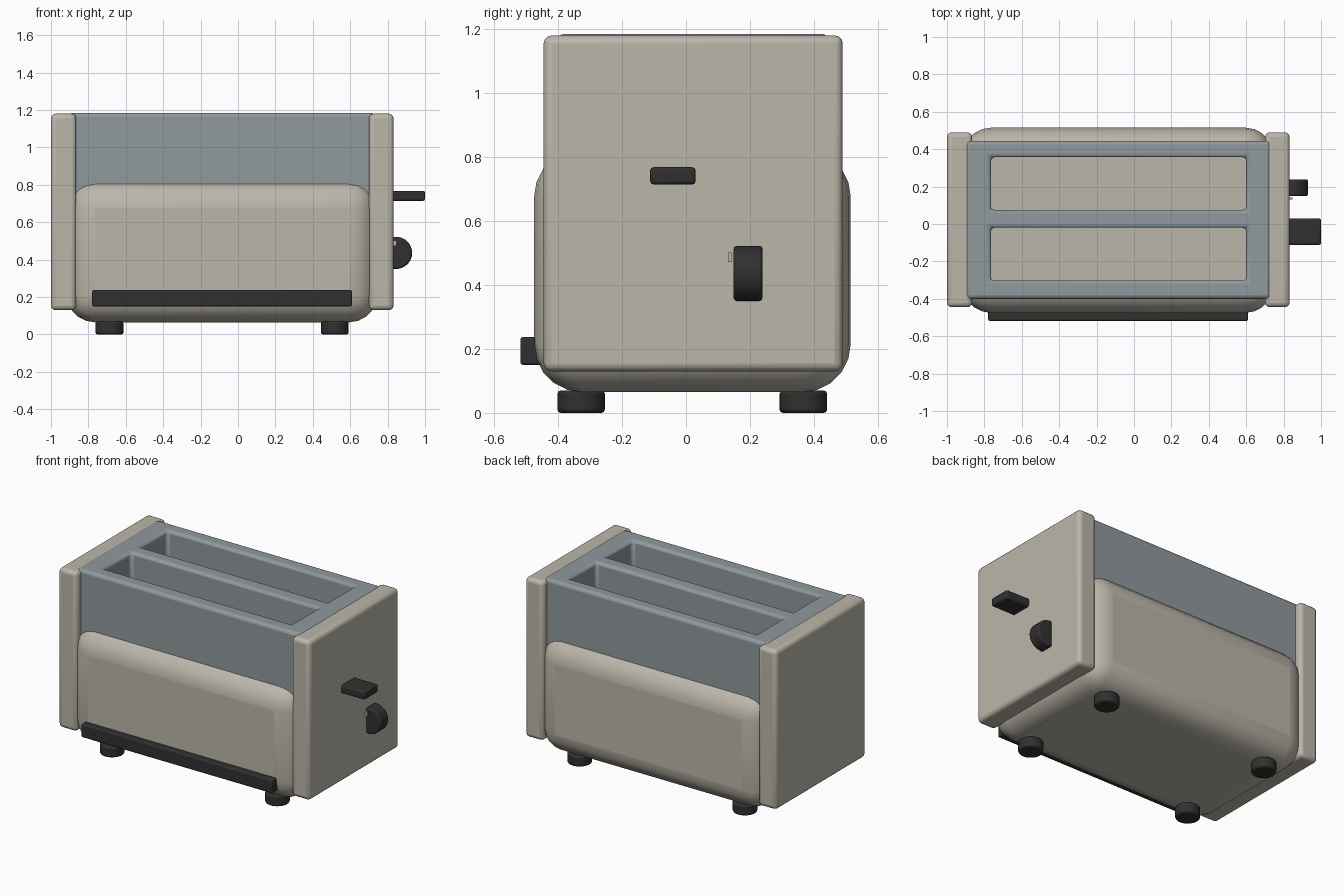
import bpy, bmesh, math
from mathutils import Matrix

if "Cube" in bpy.data.objects:
    bpy.data.objects.remove(bpy.data.objects["Cube"])


def material(name, rgb):
    m = bpy.data.materials.new(name)
    m.diffuse_color = (*rgb, 1)
    m.use_nodes = True
    m.node_tree.nodes["Principled BSDF"].inputs["Base Color"].default_value = m.diffuse_color
    return m


BEIGE = material("warm beige", (0.50, 0.47, 0.40))
STEEL = material("blue grey", (0.28, 0.32, 0.34))
BLACK = material("soft black", (0.03, 0.03, 0.03))


def finish(name, bm, mat, bevel, segments):
    bmesh.ops.recalc_face_normals(bm, faces=bm.faces)
    me = bpy.data.meshes.new(name)
    bm.to_mesh(me)
    bm.free()
    me.materials.append(mat)
    ob = bpy.data.objects.new(name, me)
    bpy.context.collection.objects.link(ob)
    if bevel:
        mod = ob.modifiers.new("bevel", 'BEVEL')
        mod.width, mod.segments = bevel, segments
        mod.limit_method, mod.angle_limit = 'ANGLE', math.radians(40)
    bpy.ops.object.select_all(action='DESELECT')
    ob.select_set(True)
    bpy.context.view_layer.objects.active = ob
    bpy.ops.object.shade_smooth_by_angle(angle=math.radians(40))
    return ob


def box(name, x, y, z, mat, bevel=0.0, segments=3):
    bm = bmesh.new()
    bmesh.ops.create_cube(bm, size=1)
    for v in bm.verts:
        for i, (a, b) in enumerate((x, y, z)):
            v.co[i] = a if v.co[i] < 0 else b
    return finish(name, bm, mat, bevel, segments)


def cylinder(name, centre, radius, depth, mat, bevel, rot=Matrix()):
    bm = bmesh.new()
    bmesh.ops.create_cone(bm, cap_ends=True, segments=32, radius1=radius,
                          radius2=radius, depth=depth,
                          matrix=Matrix.Translation(centre) @ rot)
    return finish(name, bm, mat, bevel, 2)


# Rounded lower body and the two end plates
box("body", (-0.915, 0.745), (-0.475, 0.515), (0.065, 0.825), BEIGE, 0.15, 5)
for side, x in (("left", (-1, -0.865)), ("right", (0.70, 0.832))):
    box(side + "_end_plate", x, (-0.445, 0.49), (0.13, 1.18), BEIGE, 0.025)

# Upper frame: a slab with two bread slots left open
xs = (-0.90, -0.765, 0.60, 0.73)
ys = (-0.40, -0.302, -0.02, 0.075, 0.357, 0.445)
bm = bmesh.new()
grid = [[bm.verts.new((x, y, 1.185)) for y in ys] for x in xs]
for i in range(3):
    for j in range(5):
        if not (i == 1 and j in (1, 3)):
            bm.faces.new((grid[i][j], grid[i + 1][j],
                          grid[i + 1][j + 1], grid[i][j + 1]))
top = list(bm.faces)
ext = bmesh.ops.extrude_face_region(bm, geom=top, use_keep_orig=True)
for g in ext["geom"]:
    if isinstance(g, bmesh.types.BMVert):
        g.co.z = 0.70
finish("slot_frame", bm, STEEL, 0.02, 3)

# Crumb tray handle on the front
box("crumb_tray_handle", (-0.78, 0.61), (-0.518, -0.45), (0.15, 0.237), BLACK, 0.008, 2)

# Push lever, browning knob and its mark on the right end
box("push_lever", (0.80, 1.0), (-0.112, 0.03), (0.714, 0.768), BLACK, 0.01, 2)
cylinder("browning_knob", (0.845, 0.194, 0.436), 0.086, 0.09, BLACK, 0.01,
         Matrix.Rotation(math.pi / 2, 4, 'X'))
box("knob_mark", (0.825, 0.847), (0.131, 0.143), (0.472, 0.501), BEIGE)

# Feet
for sx, x in (("left", -0.687), ("right", 0.517)):
    for sy, y in (("front", -0.328), ("back", 0.367)):
        cylinder(f"{sy}_{sx}_foot", (x, y, 0.035), 0.074, 0.07, BLACK, 0.01)
